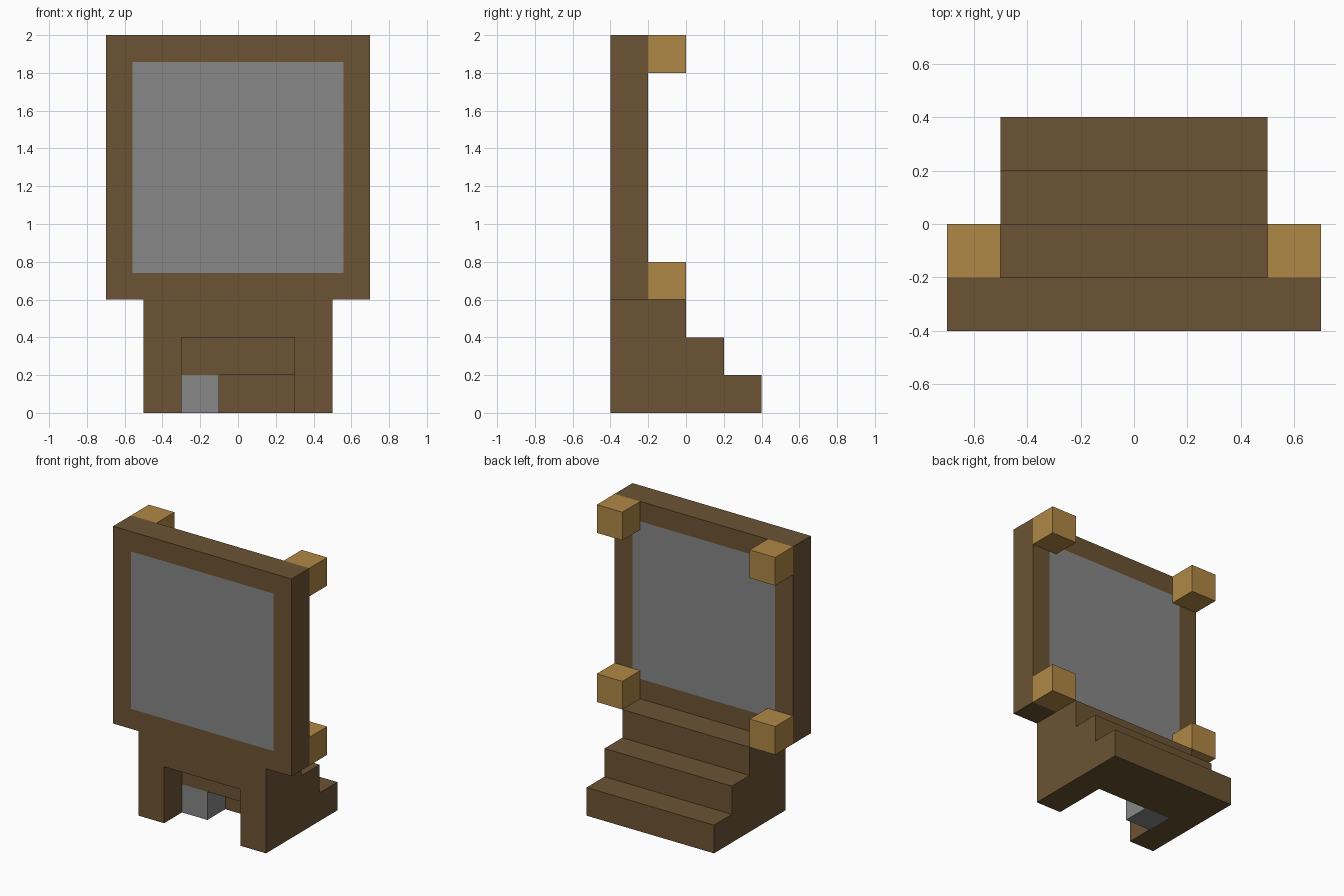
import bpy
import bmesh

if "Cube" in bpy.data.objects:
    bpy.data.objects.remove(bpy.data.objects["Cube"], do_unlink=True)

U = 0.2  # building unit: every part sits on this grid


def make_material(name, color):
    mat = bpy.data.materials.new(name)
    mat.use_nodes = True
    mat.diffuse_color = (*color, 1)
    bsdf = next(n for n in mat.node_tree.nodes if n.type == "BSDF_PRINCIPLED")
    bsdf.inputs["Base Color"].default_value = (*color, 1)
    return mat


brown = make_material("dark wood", (0.150, 0.087, 0.034))
tan = make_material("light wood", (0.434, 0.246, 0.061))
grey = make_material("grey stone", (0.246, 0.246, 0.246))


def finish(bm, name, *mats):
    bmesh.ops.recalc_face_normals(bm, faces=bm.faces)
    mesh = bpy.data.meshes.new(name)
    bm.to_mesh(mesh)
    bm.free()
    for mat in mats:
        mesh.materials.append(mat)
    obj = bpy.data.objects.new(name, mesh)
    bpy.context.collection.objects.link(obj)
    return obj


def prism(name, profile, x0, x1, *mats, edit=None):
    """Extrude a (y, z) outline, in grid units, from x0 to x1."""
    bm = bmesh.new()
    face = bm.faces.new([bm.verts.new((x0 * U, y * U, z * U)) for y, z in profile])
    ext = bmesh.ops.extrude_face_region(bm, geom=[face])["geom"]
    verts = [v for v in ext if isinstance(v, bmesh.types.BMVert)]
    bmesh.ops.translate(bm, verts=verts, vec=((x1 - x0) * U, 0, 0))
    bmesh.ops.recalc_face_normals(bm, faces=bm.faces)
    if edit:
        edit(bm)
    return finish(bm, name, *mats)


def rect(y0, y1, z0, z1):
    return [(y0, z0), (y1, z0), (y1, z1), (y0, z1)]


# Upright board with a grey panel showing on both faces
def inset_panel(bm):
    bm.normal_update()
    sides = [f for f in bm.faces if abs(f.normal.y) > 0.9]
    bmesh.ops.inset_individual(bm, faces=sides, thickness=U)
    for f in sides:
        f.material_index = 1


prism("framed_board", rect(-2, -1, 3, 10), -3.5, 3.5, brown, grey, edit=inset_panel)

# Stepped base: solid sides, and a middle hollowed out at the front
steps = [(2, 0), (2, 1), (1, 1), (1, 2), (0, 2), (0, 3), (-2, 3)]
hollow = [(-2, 2), (-1, 2), (-1, 1), (0, 1), (0, 0)]
prism("base_side_right", steps + [(-2, 0)], -2.5, -1.5, brown)
prism("base_side_left", steps + [(-2, 0)], 1.5, 2.5, brown)
prism("base_middle", steps + hollow, -1.5, 1.5, brown)

# Grey block tucked in the hollow
prism("hollow_block", rect(-1, 0, 0, 1), -1.5, -0.5, grey)

# Corner blocks behind the board
for side, x in (("right", -3.5), ("left", 2.5)):
    for level, z in (("lower", 3), ("upper", 9)):
        prism(f"corner_block_{level}_{side}", rect(-1, 0, z, z + 1), x, x + 1, tan)
